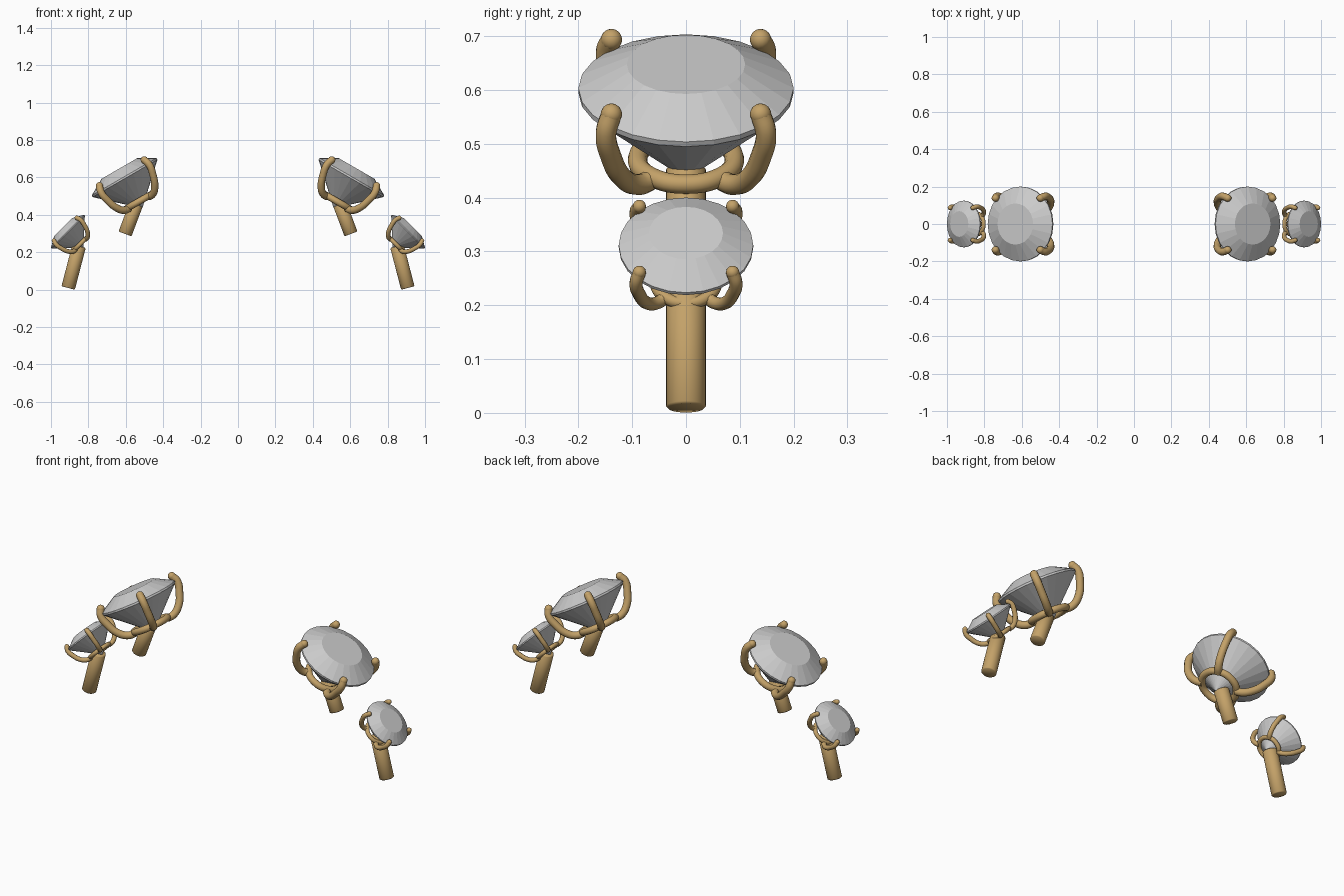
import bpy, bmesh, math
from mathutils import Matrix, Vector

if "Cube" in bpy.data.objects:
    bpy.data.objects.remove(bpy.data.objects["Cube"])

gold = bpy.data.materials.new("gold")
gold.diffuse_color = (0.55, 0.36, 0.14, 1)
gold.use_nodes = True
gold.node_tree.nodes["Principled BSDF"].inputs["Base Color"].default_value = gold.diffuse_color


def finish(ob, matrix, smooth, mat=None):
    # place in world space, shade, mirror to the other side
    ob.data.transform(matrix)
    if mat:
        ob.data.materials.append(mat)
    if smooth:
        bpy.ops.object.select_all(action='DESELECT')
        ob.select_set(True)
        bpy.context.view_layer.objects.active = ob
        bpy.ops.object.shade_smooth_by_angle(angle=math.radians(50))
    m = ob.modifiers.new("mirror", 'MIRROR')
    m.use_axis = (True, False, False)
    m.use_mirror_merge = False


def mesh_object(name, bm):
    bmesh.ops.recalc_face_normals(bm, faces=bm.faces[:])
    me = bpy.data.meshes.new(name)
    bm.to_mesh(me)
    bm.free()
    ob = bpy.data.objects.new(name, me)
    bpy.context.collection.objects.link(ob)
    return ob


def lathe(name, profile, n):
    # profile of (radius, height), closed with caps or an apex
    bm = bmesh.new()
    rings = []
    for r, h in profile:
        rings.append([bm.verts.new((r * math.cos(2 * math.pi * i / n),
                                    r * math.sin(2 * math.pi * i / n), h)) for i in range(n)])
    for a, b in zip(rings, rings[1:]):
        for i in range(n):
            j = (i + 1) % n
            bm.faces.new((a[i], a[j], b[j], b[i]))
    bm.faces.new(rings[0])
    bm.faces.new(rings[-1])
    return mesh_object(name, bm)


def tube(name, paths, radius, cyclic=False):
    cu = bpy.data.curves.new(name, 'CURVE')
    cu.dimensions = '3D'
    cu.bevel_depth = radius
    cu.bevel_resolution = 4
    cu.resolution_u = 6
    cu.use_fill_caps = True
    for pts in paths:
        s = cu.splines.new('BEZIER')
        s.bezier_points.add(len(pts) - 1)
        s.use_cyclic_u = cyclic
        for bp, p in zip(s.bezier_points, pts):
            bp.co = p
            bp.handle_left_type = bp.handle_right_type = 'AUTO'
    tmp = bpy.data.objects.new(name, cu)
    bpy.context.collection.objects.link(tmp)
    bpy.context.view_layer.update()
    me = bpy.data.meshes.new_from_object(tmp.evaluated_get(bpy.context.evaluated_depsgraph_get()))
    bpy.data.objects.remove(tmp)
    ob = bpy.data.objects.new(name, me)
    bpy.context.collection.objects.link(ob)
    return ob


def setting(size, centre, tilt, foot, head):
    mat = (Matrix.Translation(centre) @ Matrix.Rotation(math.radians(tilt), 4, 'Y')
           @ Matrix.Scale(GEM[size], 4))
    # faceted stone: culet, pavilion, girdle, crown, table
    gem = lathe(size + "_stone", [(0.003, -0.188), (0.2, -0.006), (0.2, 0.004), (0.11, 0.055)], 24)
    finish(gem, mat, False)
    # base ring under the stone
    ring = [(0.09 * math.cos(a), 0.09 * math.sin(a), -0.15)
            for a in [k * math.pi / 4 for k in range(8)]]
    finish(tube(size + "_base_ring", [ring], 0.018, True), mat, True, gold)
    # four claws with rounded tips
    side = [(0.122, -0.153), (0.165, -0.122), (0.198, -0.06), (0.21, -0.005), (0.196, 0.028)]
    paths, tips = [], bmesh.new()
    for k in range(4):
        a = math.pi / 4 + k * math.pi / 2
        pts = [Vector((r * math.cos(a), r * math.sin(a), h))
               for r, h in [(0.085, -0.155)] + side]
        paths.append(pts)
        bmesh.ops.create_uvsphere(tips, u_segments=14, v_segments=10, radius=0.02,
                                  matrix=Matrix.Translation(pts[-1]))
    finish(tube(size + "_claws", paths, 0.0195), mat, True, gold)
    finish(mesh_object(size + "_claw_tips", tips), mat, True, gold)
    # round peg with softened ends
    foot, head = Vector(foot), Vector(head)
    d = head - foot
    L = d.length
    peg = lathe(size + "_peg", [(0.033, 0), (0.037, 0.004), (0.037, L - 0.004), (0.033, L)], 32)
    finish(peg, Matrix.Translation(foot) @ d.to_track_quat('Z', 'Y').to_matrix().to_4x4(), True, gold)


GEM = {"large": 1.0, "small": 0.625}
setting("large", (0.607, 0, 0.6), 30, (0.604, 0, 0.298), (0.545, 0, 0.455))
setting("small", (0.91, 0, 0.31), 45, (0.908, 0, 0.009), (0.85, 0, 0.232))
